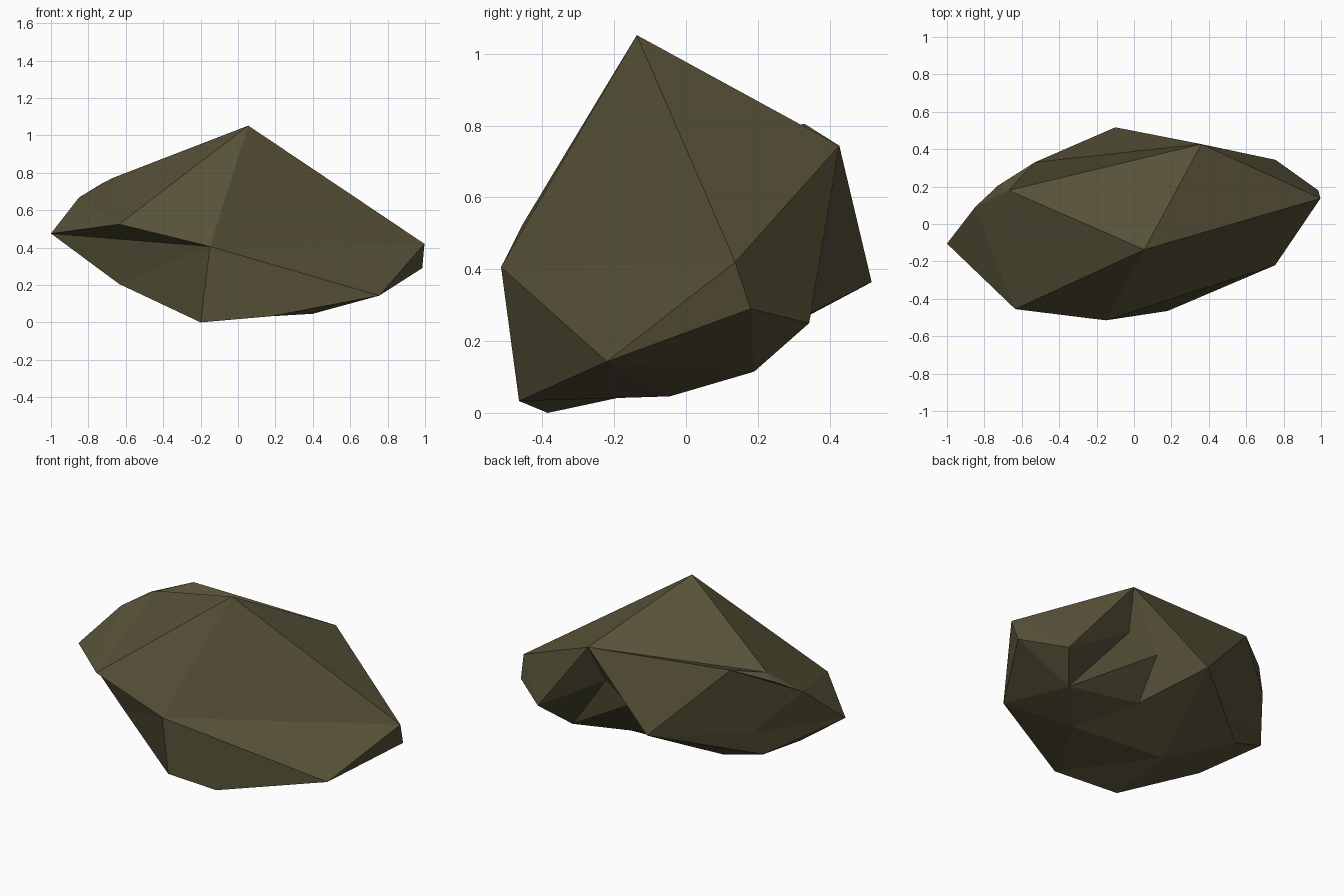
import bpy, bmesh

if "Cube" in bpy.data.objects:
    bpy.data.objects.remove(bpy.data.objects["Cube"])

# Corner points of the boulder, grouped from crown to underside
corners = {
    # crown and upper shoulder
    "A": (0.055, -0.137, 1.052), "B": (0.36, 0.427, 0.744), "M": (-0.53, 0.33, 0.805),
    "J": (-0.67, 0.18, 0.772), "K": (-0.728, 0.205, 0.742), "I": (-0.85, 0.09, 0.668),
    # widest belt
    "C": (0.997, 0.137, 0.42), "D": (0.985, 0.18, 0.29), "F": (-0.15, -0.515, 0.406),
    "G": (-0.635, -0.455, 0.525), "H": (-1.0, -0.105, 0.475), "L": (-0.1, 0.517, 0.364),
    # lower edges
    "E": (0.755, -0.22, 0.143), "S": (0.757, 0.343, 0.25), "R": (0.63, 0.19, 0.115),
    "T": (-0.616, 0.136, 0.242), "X": (-0.585, 0.2, 0.387), "N": (-0.635, -0.195, 0.205),
    # base
    "Q": (0.4, -0.045, 0.046), "U": (-0.23, -0.025, 0.077),
    "P": (-0.2, -0.385, 0.0), "V": (0.18, -0.465, 0.033),
    # hollow at the back
    "a": (0.31, 0.326, 0.517), "b": (0.137, 0.36, 0.425), "c": (0.125, 0.19, 0.198),
}

# Facets as fans: a hub corner and the chain of corners around it
fans = [
    ("A", "GFCBJG"),     # crown
    ("G", "JIHF"),       # left shoulder
    ("K", "JMIJ"),       # small chip at the back left
    ("F", "HNP"),        # front lower wall, left
    ("F", "EC"),         # front slope, right
    ("D", "ECSRE"),      # right end
    ("Q", "UVERcU"),     # underside, right
    ("U", "cLTNPV"),     # underside, left
    ("X", "LTHIML"),     # back left wall
    ("H", "TN"),         # left tip
    ("B", "CSabLMJ"),    # back right wall, hollow roof, back of crown
    ("R", "Sabc"),       # hollow side
    ("b", "cL"),         # hollow floor
]

bm = bmesh.new()
vert = {k: bm.verts.new(p) for k, p in corners.items()}
for hub, chain in fans:
    for p, q in zip(chain, chain[1:]):
        bm.faces.new((vert[hub], vert[p], vert[q]))
bm.faces.new([vert[k] for k in "FPVE"])   # front lower wall, right
bmesh.ops.recalc_face_normals(bm, faces=bm.faces)

mesh = bpy.data.meshes.new("boulder")
bm.to_mesh(mesh)
bm.free()

# Single olive brown stone colour
stone = bpy.data.materials.new("olive_brown_stone")
stone.diffuse_color = (0.094, 0.083, 0.039, 1.0)
stone.use_nodes = True
stone.node_tree.nodes["Principled BSDF"].inputs["Base Color"].default_value = stone.diffuse_color
mesh.materials.append(stone)

boulder = bpy.data.objects.new("boulder", mesh)
bpy.context.collection.objects.link(boulder)
